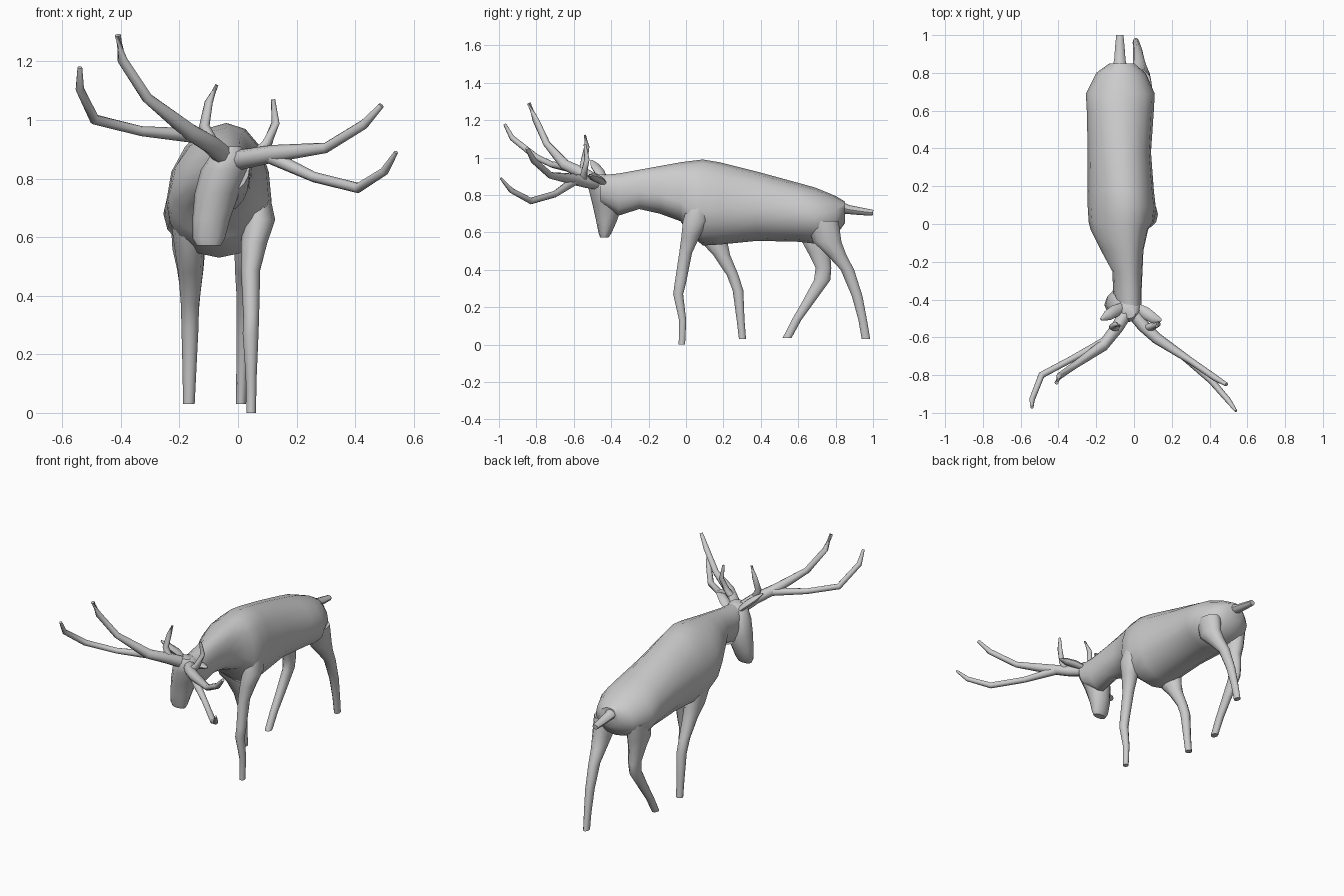
import bpy, bmesh, math
from mathutils import Vector


def skin(name, rings):
    """Bridge a list of equal-sized point rings into a closed smooth solid."""
    bm = bmesh.new()
    loops = [[bm.verts.new(p) for p in ring] for ring in rings]
    n = len(loops[0])
    for a, b in zip(loops, loops[1:]):
        for i in range(n):
            j = (i + 1) % n
            bm.faces.new((a[i], a[j], b[j], b[i]))
    bm.faces.new(loops[0])
    bm.faces.new(loops[-1])
    bmesh.ops.recalc_face_normals(bm, faces=bm.faces)
    mesh = bpy.data.meshes.new(name)
    bm.to_mesh(mesh)
    bm.free()
    obj = bpy.data.objects.new(name, mesh)
    bpy.context.collection.objects.link(obj)
    bpy.ops.object.select_all(action='DESELECT')
    obj.select_set(True)
    bpy.context.view_layer.objects.active = obj
    bpy.ops.object.shade_smooth_by_angle(angle=math.radians(50))
    return obj


def circle(n):
    return [(math.cos(2 * math.pi * i / n), math.sin(2 * math.pi * i / n)) for i in range(n)]


def trunk(name, sections):
    """Upright sections: y, left x, right x, ridge x, bottom z, widest z, top z."""
    rings = []
    for y, xl, xr, xt, zb, zw, zt in sections:
        mid, half = (xl + xr) / 2, (xr - xl) / 2
        ring = []
        for c, s in circle(16):
            lean = (xt - mid) * max(s, 0) ** 2
            ring.append((mid + half * c + lean, y, zw + s * ((zt - zw) if s > 0 else (zw - zb))))
        rings.append(ring)
    return skin(name, rings)


def column(name, sections, n=10):
    """Level sections: x, y, z, half width, half depth."""
    return skin(name, [[(x + rx * c, y + ry * s, z) for c, s in circle(n)]
                       for x, y, z, rx, ry in sections])


def tube(name, points, n=8, flat=1.0):
    """Tapered tube along points: x, y, z, radius."""
    pos = [Vector(p[:3]) for p in points]
    rings = []
    for i, p in enumerate(points):
        t = (pos[min(i + 1, len(pos) - 1)] - pos[max(i - 1, 0)]).normalized()
        ref = Vector((0, 0, 1)) if abs(t.z) < 0.9 else Vector((0, -1, 0))
        u = t.cross(ref).normalized()
        v = u.cross(t)
        rings.append([pos[i] + p[3] * (u * c + v * s * flat) for c, s in circle(n)])
    return skin(name, rings)


# Body and neck
trunk("body", [
    (-0.46, -0.08, 0.04, -0.02, 0.76, 0.84, 0.905),
    (-0.36, -0.11, 0.04, -0.02, 0.69, 0.81, 0.915),
    (-0.25, -0.115, 0.045, -0.025, 0.725, 0.82, 0.935),
    (-0.14, -0.175, 0.05, -0.03, 0.70, 0.80, 0.955),
    (-0.03, -0.23, 0.075, -0.035, 0.66, 0.76, 0.975),
    (0.01, -0.24, 0.105, -0.035, 0.60, 0.73, 0.98),
    (0.09, -0.245, 0.115, -0.04, 0.53, 0.72, 0.99),
    (0.18, -0.245, 0.105, -0.045, 0.535, 0.72, 0.975),
    (0.38, -0.245, 0.09, -0.06, 0.555, 0.72, 0.925),
    (0.60, -0.25, 0.105, -0.07, 0.55, 0.70, 0.865),
    (0.69, -0.255, 0.11, -0.07, 0.54, 0.68, 0.84),
    (0.80, -0.20, 0.06, -0.07, 0.58, 0.68, 0.795),
    (0.85, -0.13, 0.00, -0.07, 0.65, 0.71, 0.765)])

# Lowered, tilted head
column("head", [
    (-0.100, -0.437, 0.572, 0.042, 0.022),
    (-0.100, -0.433, 0.595, 0.055, 0.034),
    (-0.092, -0.425, 0.66, 0.064, 0.055),
    (-0.072, -0.420, 0.75, 0.076, 0.080),
    (-0.045, -0.430, 0.83, 0.082, 0.090),
    (-0.030, -0.455, 0.88, 0.064, 0.065),
    (-0.025, -0.465, 0.91, 0.035, 0.035)], 12)

# Tail
tube("tail", [(-0.075, 0.80, 0.74, 0.045), (-0.075, 0.87, 0.722, 0.03),
              (-0.075, 0.94, 0.712, 0.025), (-0.075, 1.0, 0.705, 0.019)], flat=0.8)

# Legs in mid stride
column("front_leg_right", [
    (0.045, -0.022, 0.0, 0.016, 0.018), (0.045, -0.018, 0.13, 0.019, 0.020),
    (0.043, -0.042, 0.27, 0.027, 0.028), (0.045, -0.03, 0.33, 0.027, 0.032),
    (0.043, -0.002, 0.49, 0.033, 0.036), (0.055, 0.025, 0.58, 0.045, 0.052),
    (0.072, 0.05, 0.66, 0.055, 0.07), (0.065, 0.07, 0.76, 0.04, 0.06)])
column("front_leg_left", [
    (-0.168, 0.302, 0.03, 0.020, 0.020), (-0.166, 0.292, 0.13, 0.023, 0.022),
    (-0.164, 0.278, 0.29, 0.029, 0.030), (-0.164, 0.250, 0.37, 0.031, 0.033),
    (-0.162, 0.190, 0.48, 0.042, 0.048), (-0.165, 0.150, 0.55, 0.05, 0.075),
    (-0.17, 0.120, 0.66, 0.06, 0.09)])
column("hind_leg_right", [
    (0.01, 0.962, 0.03, 0.017, 0.024), (0.014, 0.945, 0.13, 0.020, 0.024),
    (0.02, 0.915, 0.26, 0.025, 0.030), (0.026, 0.863, 0.40, 0.031, 0.038),
    (0.032, 0.805, 0.48, 0.042, 0.055), (0.04, 0.755, 0.55, 0.052, 0.08),
    (0.035, 0.73, 0.66, 0.06, 0.09)])
column("hind_leg_left", [
    (-0.168, 0.540, 0.035, 0.020, 0.025), (-0.166, 0.590, 0.13, 0.022, 0.027),
    (-0.164, 0.655, 0.23, 0.025, 0.035), (-0.163, 0.728, 0.345, 0.029, 0.046),
    (-0.162, 0.735, 0.41, 0.034, 0.044), (-0.163, 0.712, 0.49, 0.045, 0.062),
    (-0.168, 0.700, 0.56, 0.056, 0.09), (-0.17, 0.71, 0.66, 0.06, 0.09)])

# Antlers: each side has a beam with its fork, a second branch and a brow tine
antlers = {
    "left": [
        [(-0.03, -0.45, 0.86, 0.036), (-0.09, -0.55, 0.915, 0.033), (-0.165, -0.645, 0.96, 0.03),
         (-0.31, -0.745, 1.075, 0.019), (-0.395, -0.805, 1.205, 0.017), (-0.41, -0.84, 1.29, 0.011)],
        [(-0.13, -0.61, 0.945, 0.026), (-0.33, -0.715, 0.962, 0.017), (-0.49, -0.80, 1.002, 0.018),
         (-0.54, -0.93, 1.105, 0.015), (-0.54, -0.97, 1.18, 0.008)],
        [(-0.09, -0.55, 0.925, 0.022), (-0.115, -0.545, 0.98, 0.018),
         (-0.10, -0.53, 1.06, 0.014), (-0.072, -0.54, 1.12, 0.006)]],
    "right": [
        [(-0.02, -0.45, 0.86, 0.036), (0.05, -0.54, 0.872, 0.033), (0.12, -0.605, 0.885, 0.03),
         (0.30, -0.725, 0.905, 0.018), (0.43, -0.815, 0.985, 0.017), (0.49, -0.85, 1.05, 0.010)],
        [(0.10, -0.59, 0.88, 0.026), (0.26, -0.70, 0.805, 0.018), (0.41, -0.83, 0.768, 0.018),
         (0.50, -0.935, 0.825, 0.015), (0.54, -0.99, 0.89, 0.007)],
        [(0.06, -0.55, 0.875, 0.022), (0.10, -0.545, 0.92, 0.018),
         (0.128, -0.53, 0.99, 0.014), (0.12, -0.54, 1.07, 0.007)]]}
for side, parts in antlers.items():
    for label, path in zip(("antler_beam", "antler_branch", "brow_tine"), parts):
        tube(f"{label}_{side}", path)

# Ears
tube("ear_left", [(-0.06, -0.44, 0.88, 0.024), (-0.10, -0.46, 0.92, 0.032),
                  (-0.14, -0.485, 0.955, 0.028), (-0.175, -0.505, 0.985, 0.007)], flat=0.6)
tube("ear_right", [(0.02, -0.445, 0.865, 0.024), (0.06, -0.47, 0.885, 0.032),
                   (0.105, -0.50, 0.90, 0.028), (0.145, -0.51, 0.905, 0.007)], flat=0.6)
